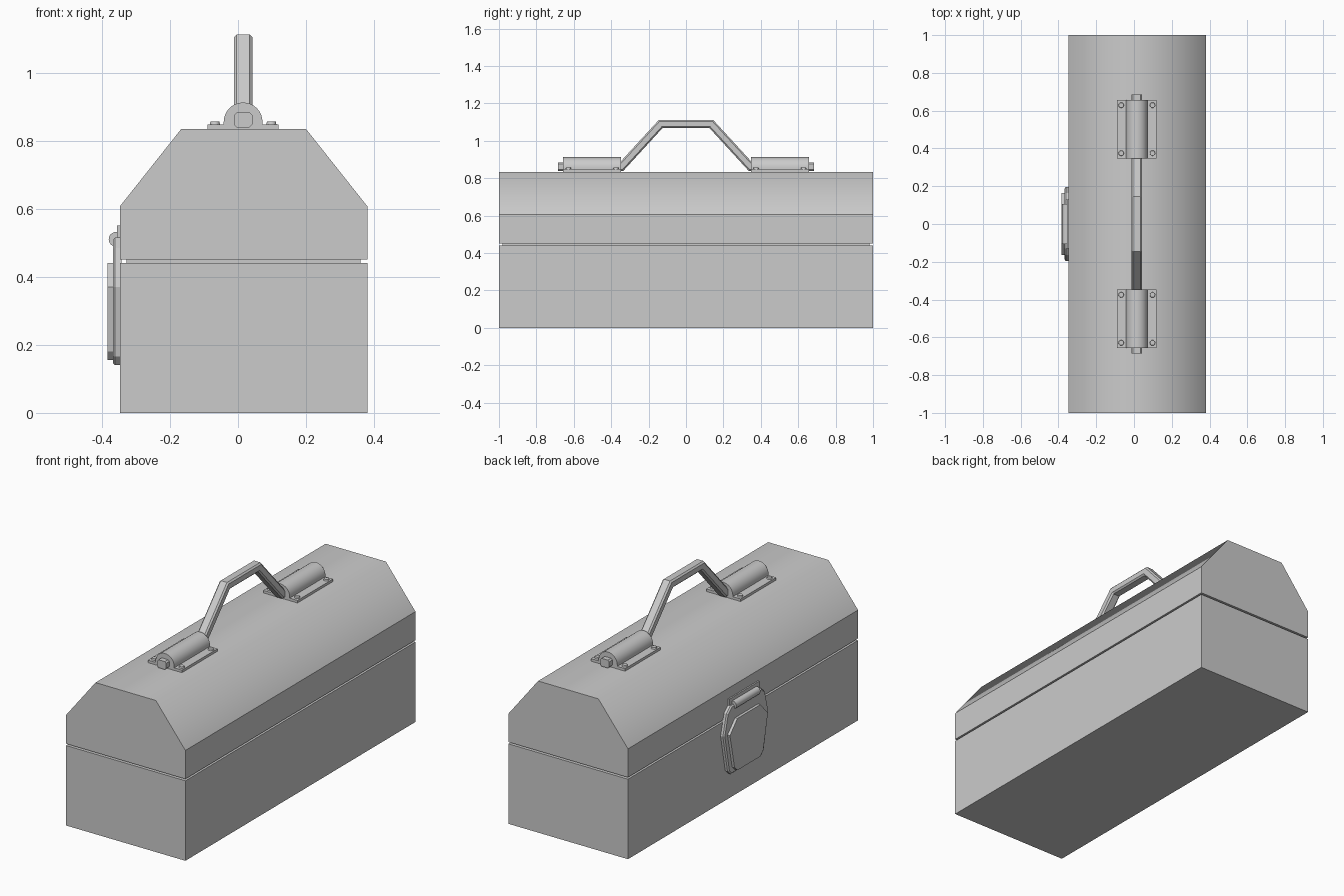
import bpy, bmesh, math
from mathutils import Vector

if "Cube" in bpy.data.objects:
    bpy.data.objects.remove(bpy.data.objects["Cube"])

CX = 0.0165   # centre line of the box
SIDE = -0.347  # latch side of the box


def finish(name, bm, angle=None):
    bmesh.ops.recalc_face_normals(bm, faces=bm.faces[:])
    me = bpy.data.meshes.new(name)
    bm.to_mesh(me)
    bm.free()
    ob = bpy.data.objects.new(name, me)
    bpy.context.collection.objects.link(ob)
    if angle:
        bpy.ops.object.select_all(action='DESELECT')
        ob.select_set(True)
        bpy.context.view_layer.objects.active = ob
        bpy.ops.object.shade_smooth_by_angle(angle=math.radians(angle))
    return ob


def prism(name, pts, a, b, axis='y', angle=None, bevel=0):
    """Extrude a profile from a to b: (x, z) along y, or (y, z) along x."""
    bm = bmesh.new()
    place = (lambda p, t: (p[0], t, p[1])) if axis == 'y' else (lambda p, t: (t, p[0], p[1]))
    rings = [[bm.verts.new(place(p, t)) for p in pts] for t in (a, b)]
    n = len(pts)
    for i in range(n):
        j = (i + 1) % n
        bm.faces.new((rings[0][i], rings[0][j], rings[1][j], rings[1][i]))
    bm.faces.new(rings[0])
    bm.faces.new(rings[1])
    if bevel:
        edges = [e for e in bm.edges if all(v in rings[1] for v in e.verts)]
        bmesh.ops.bevel(bm, geom=edges, offset=bevel, segments=1, affect='EDGES')
    return finish(name, bm, angle)


def rect(x0, x1, z0, z1):
    return [(x0, z0), (x1, z0), (x1, z1), (x0, z1)]


def mirrored(half):
    """Close a (y, z) outline symmetric about y = 0."""
    return half + [(-y, z) for y, z in reversed(half)]


# Box base, recessed seam and lid
prism("base", rect(SIDE, 0.38, 0, 0.44), -1, 1)
prism("seam", rect(SIDE + 0.02, 0.36, 0.435, 0.455), -0.98, 0.98)
lid = prism("lid", [(SIDE, 0.45), (0.38, 0.45), (0.38, 0.607), (0.2, 0.834),
                    (-0.167, 0.834), (SIDE, 0.607)], -1, 1)
# Soft shading only over the two upper ridges
for p in lid.data.polygons:
    p.use_smooth = True
for e in lid.data.edges:
    v = [lid.data.vertices[i].co for i in e.vertices]
    ridge = abs(v[0].y - v[1].y) > 1 and v[0].z > 0.8
    e.use_edge_sharp = not ridge

# Handle bar: chamfered square section swept with mitred bends
HX = 0.015
path = [Vector(p) for p in ((-0.685, 0.861), (-0.345, 0.861), (-0.135, 1.09),
                            (0.135, 1.09), (0.345, 0.861), (0.685, 0.861))]
w, h, c = 0.027, 0.022, 0.008
section = [(-w + c, -h), (w - c, -h), (w, -h + c), (w, h - c),
           (w - c, h), (-w + c, h), (-w, h - c), (-w, -h + c)]
bm = bmesh.new()
rings = []
for i, p in enumerate(path):
    d0 = (p - path[max(i - 1, 0)]).normalized() if i else (path[1] - p).normalized()
    d1 = (path[i + 1] - p).normalized() if i < len(path) - 1 else d0
    t = (d0 + d1).normalized()
    nrm = Vector((-t.y, t.x)) / t.dot(d0)
    rings.append([bm.verts.new((HX + s, p.x + nrm.x * u, p.y + nrm.y * u)) for s, u in section])
for r0, r1 in zip(rings, rings[1:]):
    for k in range(8):
        m = (k + 1) % 8
        bm.faces.new((r0[k], r0[m], r1[m], r1[k]))
bm.faces.new(rings[0])
bm.faces.new(rings[-1])
finish("handle", bm)

# Handle brackets: plate, half-round sleeve and four rivets on each side
R = 0.057
arc = [(HX + R * math.cos(math.pi * i / 16), 0.855 + R * math.sin(math.pi * i / 16))
       for i in range(17)]
sleeve = [(HX + R, 0.84)] + arc + [(HX - R, 0.84)]
for s, side in ((-1, "front"), (1, "back")):
    y0, y1 = sorted((s * 0.347, s * 0.657))
    prism(f"bracket_plate_{side}", rect(HX - 0.104, HX + 0.104, 0.832, 0.848), y0, y1)
    prism(f"bracket_sleeve_{side}", sleeve, y0, y1, angle=30)
    bm = bmesh.new()
    for x in (HX - 0.083, HX + 0.083):
        for y in (y0 + 0.028, y1 - 0.028):
            made = bmesh.ops.create_cone(bm, cap_ends=True, segments=12,
                                         radius1=0.016, radius2=0.013, depth=0.014)
            bmesh.ops.translate(bm, verts=made["verts"], vec=(x, y, 0.849))
    finish(f"bracket_rivets_{side}", bm, 30)

# Latch: back plate, raised panel, hinge mount and hinge barrel
plate = mirrored([(0.13, 0.14), (0.155, 0.165), (0.195, 0.37), (0.165, 0.485), (0.13, 0.515)])
prism("latch_plate", plate, SIDE + 0.005, SIDE - 0.021, 'x', bevel=0.007)
panel = mirrored([(0.1, 0.155), (0.125, 0.18), (0.165, 0.37), (0.1, 0.44)])
prism("latch_panel", panel, SIDE - 0.015, SIDE - 0.036, 'x')
prism("latch_mount", rect(-0.13, 0.13, 0.47, 0.55), SIDE + 0.005, SIDE - 0.008, 'x')
barrel = [(-0.358 + 0.022 * math.cos(math.tau * i / 16), 0.51 + 0.022 * math.sin(math.tau * i / 16))
          for i in range(16)]
prism("latch_barrel", barrel, -0.105, 0.105, angle=30)
